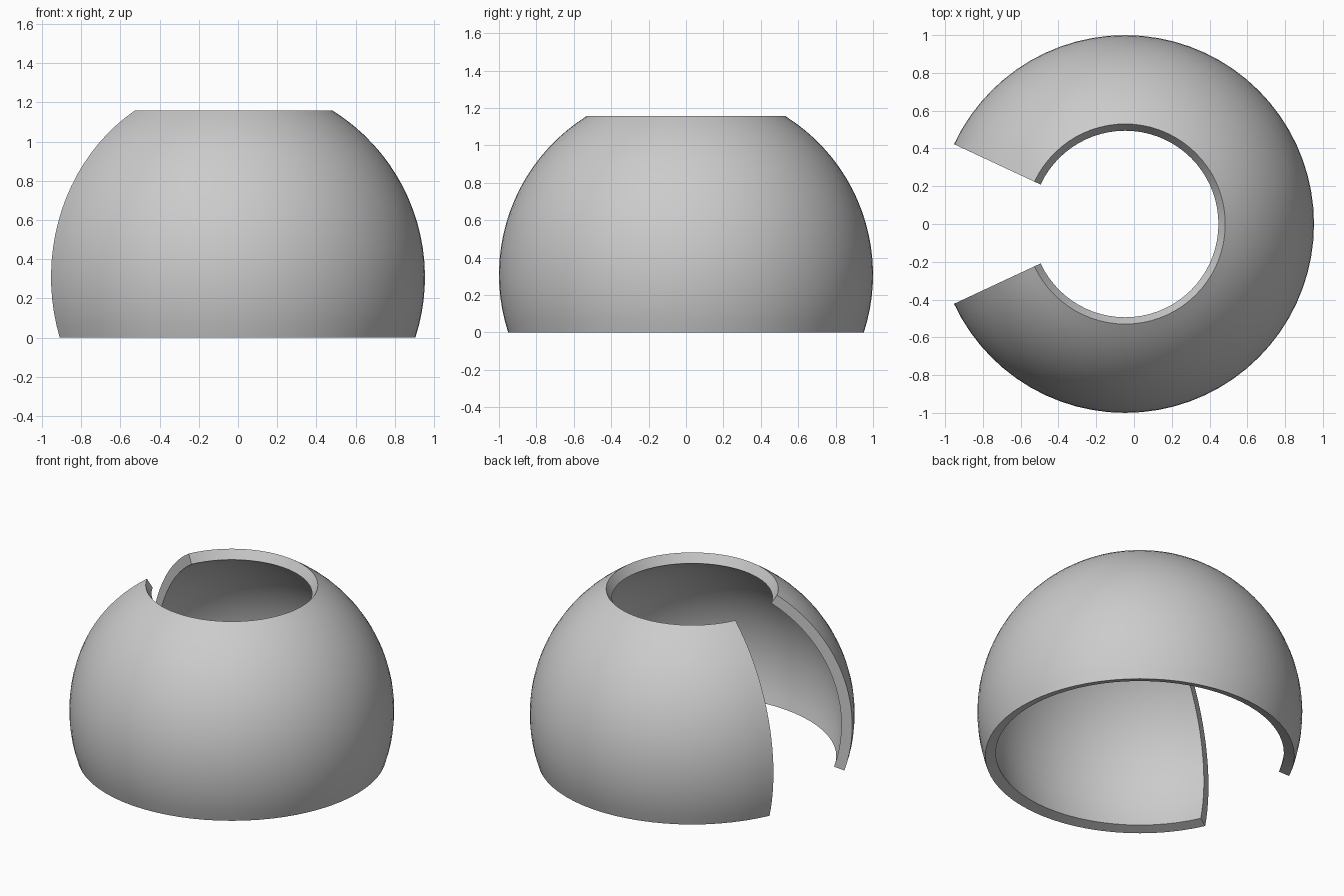
import bpy, bmesh
from math import radians, sin, cos

cube = bpy.data.objects.get("Cube")
if cube:
    bpy.data.objects.remove(cube, do_unlink=True)

# Shell dimensions
OUTER, INNER = 1.0, 0.932
LOW, HIGH = radians(-18), radians(58)      # latitudes of the two rims
GAP = radians(25)                          # half angle of the side opening
RINGS, STEPS = 20, 62
CENTRE_X = (cos(GAP) - OUTER) / 2
CENTRE_Z = -OUTER * sin(LOW)

# Wall cross-section: up the outside, back down the inside
lats = [LOW + (HIGH - LOW) * i / RINGS for i in range(RINGS + 1)]
profile = [(OUTER * cos(a), OUTER * sin(a)) for a in lats]
profile += [(INNER * cos(a), INNER * sin(a)) for a in reversed(lats)]

# Sweep the cross-section round the vertical axis, leaving the opening at -x
bm = bmesh.new()
start = radians(-180) + GAP
sweep = radians(360) - 2 * GAP
loops = []
for s in range(STEPS + 1):
    t = start + sweep * s / STEPS
    loops.append([bm.verts.new((CENTRE_X + r * cos(t), r * sin(t), CENTRE_Z + z))
                  for r, z in profile])
count = len(profile)
for a, b in zip(loops, loops[1:]):
    for i in range(count):
        j = (i + 1) % count
        bm.faces.new((a[i], b[i], b[j], a[j]))

# Close both ends of the wall beside the opening
for end in (loops[0], loops[-1]):
    for i in range(RINGS):
        bm.faces.new((end[i], end[i + 1], end[-2 - i], end[-1 - i]))
bmesh.ops.recalc_face_normals(bm, faces=bm.faces)

mesh = bpy.data.meshes.new("open_dome_shell")
bm.to_mesh(mesh)
bm.free()
shell = bpy.data.objects.new("open_dome_shell", mesh)
bpy.context.collection.objects.link(shell)

# Plain grey material
colour = (0.6, 0.6, 0.6, 1.0)
grey = bpy.data.materials.new("light_grey")
grey.use_nodes = True
grey.diffuse_color = colour
grey.node_tree.nodes["Principled BSDF"].inputs["Base Color"].default_value = colour
mesh.materials.append(grey)

# Smooth curved walls with crisp rims
bpy.ops.object.select_all(action='DESELECT')
shell.select_set(True)
bpy.context.view_layer.objects.active = shell
bpy.ops.object.shade_smooth_by_angle(angle=radians(30))
